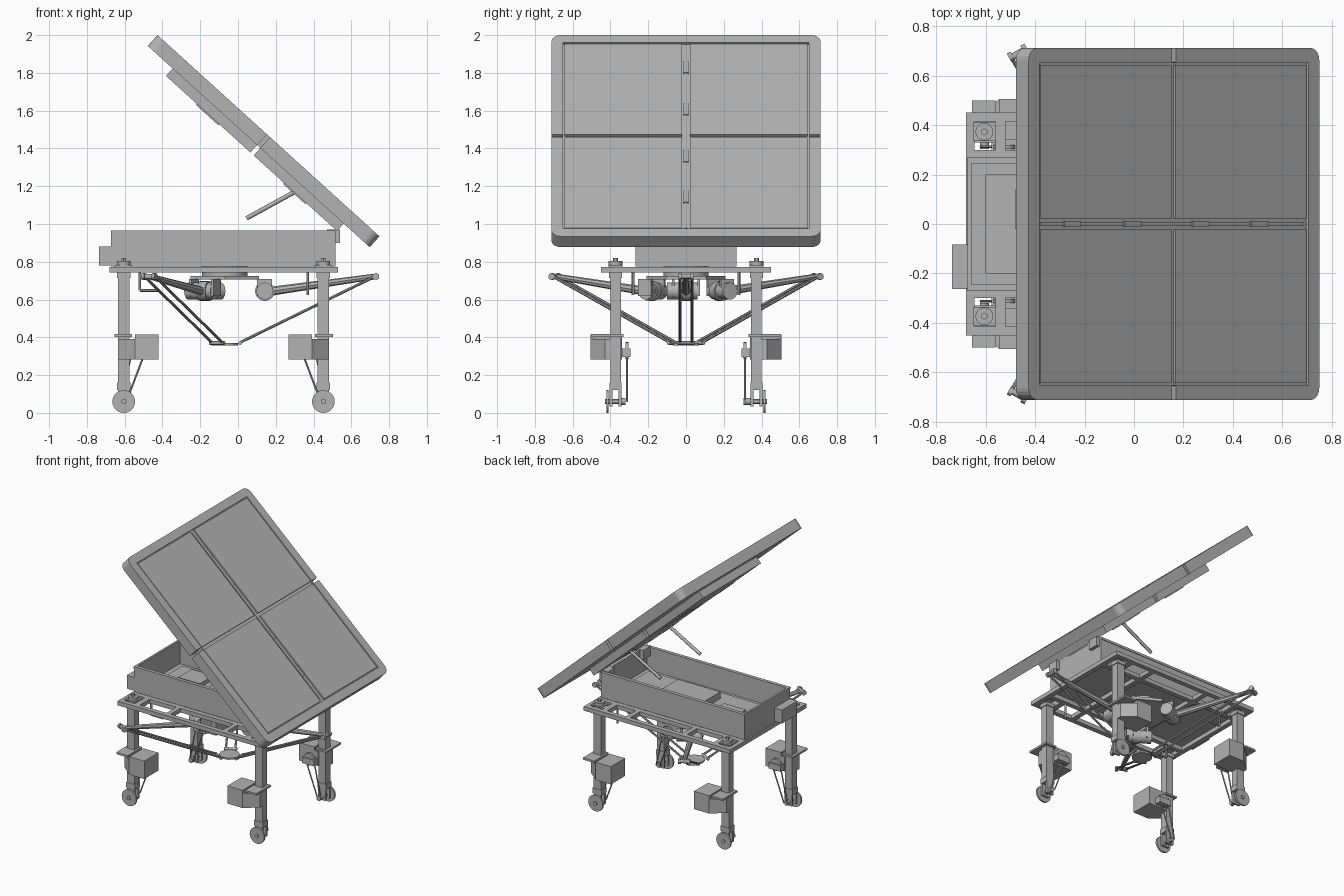
import bpy, bmesh, math
from mathutils import Vector, Matrix

cube = bpy.data.objects.get("Cube")
if cube:
    bpy.data.objects.remove(cube, do_unlink=True)

grey = bpy.data.materials.new("plain grey")
grey.use_nodes = True
grey.diffuse_color = (0.45, 0.45, 0.45, 1)
grey.node_tree.nodes["Principled BSDF"].inputs["Base Color"].default_value = grey.diffuse_color


def finish(name, bm, matrix=None):
    bmesh.ops.recalc_face_normals(bm, faces=bm.faces)
    mesh = bpy.data.meshes.new(name)
    bm.to_mesh(mesh)
    bm.free()
    mesh.materials.append(grey)
    ob = bpy.data.objects.new(name, mesh)
    bpy.context.collection.objects.link(ob)
    if matrix:
        ob.matrix_world = matrix
    return ob


def add_box(bm, x, y, z):
    size = Vector((x[1] - x[0], y[1] - y[0], z[1] - z[0]))
    mid = Vector((sum(x), sum(y), sum(z))) / 2
    bmesh.ops.create_cube(bm, size=1, matrix=Matrix.Translation(mid) @ Matrix.Diagonal(size).to_4x4())


def box(name, x, y, z, matrix=None):
    bm = bmesh.new()
    add_box(bm, x, y, z)
    finish(name, bm, matrix)


def prism(name, points, z0, z1):
    bm = bmesh.new()
    face = bm.faces.new([bm.verts.new((px, py, z0)) for px, py in points])
    top = bmesh.ops.extrude_face_region(bm, geom=[face])
    bmesh.ops.translate(bm, vec=(0, 0, z1 - z0), verts=[v for v in top["geom"] if isinstance(v, bmesh.types.BMVert)])
    finish(name, bm)


def rod(name, a, b, r1, r2=None, sides=12):
    a, b = Vector(a), Vector(b)
    spin = (b - a).to_track_quat("Z", "Y").to_matrix().to_4x4()
    bm = bmesh.new()
    bmesh.ops.create_cone(bm, cap_ends=True, segments=sides, radius1=r1, radius2=r2 or r1,
                          depth=(b - a).length, matrix=Matrix.Translation((a + b) / 2) @ spin)
    ob = finish(name, bm)
    if sides > 8:
        bpy.context.view_layer.objects.active = ob
        ob.select_set(True)
        bpy.ops.object.shade_smooth_by_angle()
        ob.select_set(False)


# Tilted panel: local x runs down the slope, local z is its outward normal
tilt = Matrix.Translation((-0.426, 0, 2.0)) @ Matrix.Rotation(math.radians(42.2), 4, "Y")
L, W, T, MID = 1.586, 0.712, 0.077, 0.793
bm = bmesh.new()
add_box(bm, (0, L), (-W, W), (-T, 0))
corners = [e for e in bm.edges if abs(e.verts[0].co.z - e.verts[1].co.z) > 0.01]
bmesh.ops.bevel(bm, geom=corners, offset=0.05, segments=5, affect="EDGES", profile=0.5)
slab = finish("panel_slab", bm, tilt)
bm = bmesh.new()
add_box(bm, (0.06, L - 0.06), (-0.65, 0.65), (-0.014, 0.1))
for s in (-1, 1):
    add_box(bm, (MID - 0.011, MID + 0.011), sorted((s * 0.655, s * 0.8)), (-0.2, 0.1))
cutter = finish("panel_cutter", bm, tilt)
cutter.hide_render = True
cut = slab.modifiers.new("recess", "BOOLEAN")
cut.object = cutter
bpy.context.view_layer.objects.active = slab
bpy.ops.object.modifier_apply(modifier=cut.name)
bpy.data.objects.remove(cutter, do_unlink=True)

for u in ((0.067, MID - 0.011), (MID + 0.011, L - 0.067)):
    for v in ((-0.643, -0.022), (0.022, 0.643)):
        box("panel_tile", u, v, (-0.02, -0.002), tilt)
for u in (0.2, 0.53, 0.9, 1.22):
    box("panel_latch", (u, u + 0.09), (-0.012, 0.012), (-0.02, -0.004), tilt)
box("panel_centre_rail", (0.075, L - 0.075), (-0.007, 0.007), (-0.02, -0.009), tilt)

# Backing frames and vents under the panel
for u in ((0.178, MID - 0.012), (MID + 0.012, 1.4)):
    box("panel_backing", u, (-0.34, 0.34), (-T - 0.053, -T), tilt)
    for s in (-1, 1):
        m = sum(u) / 2
        box("backing_vent", (m - 0.08, m + 0.08), sorted((s * 0.2, s * 0.26)), (-T - 0.06, -T - 0.053), tilt)
for s in (-1, 1):
    rod("panel_strut", (0.045, s * 0.235, 1.03), (0.3, s * 0.235, 1.17), 0.012)
    box("panel_hinge", (0.47, 0.54), sorted((s * 0.17, s * 0.25)), (0.9, 0.97))

# Open tray with lip and contents
TX, TY = (-0.672, 0.515), 0.267
box("tray_floor", TX, (-TY, TY), (0.775, 0.79))
for s in (-1, 1):
    box("tray_side", TX, sorted((s * TY, s * (TY - 0.015))), (0.775, 0.965))
    box("tray_side_lip", TX, sorted((s * (TY + 0.004), s * (TY - 0.022))), (0.948, 0.965))
for x in ((TX[0], TX[0] + 0.015), (TX[1] - 0.015, TX[1])):
    box("tray_end", x, (-TY, TY), (0.775, 0.965))
box("tray_liner", (-0.6, 0.45), (-0.2, 0.2), (0.79, 0.81))
box("tray_module", (-0.48, -0.3), (-0.02, 0.14), (0.81, 0.84))
box("tray_module_flat", (-0.2, 0.15), (-0.12, 0.12), (0.81, 0.86))
box("control_box", (-0.735, -0.672), (-0.262, -0.083), (0.78, 0.88))

# Base frame of beams
FX, FY, FZ = (-0.68, 0.53), 0.45, (0.742, 0.773)
for s in (-1, 1):
    box("frame_side_beam", FX, sorted((s * FY, s * (FY - 0.035))), FZ)
    box("frame_inner_beam", FX, sorted((s * 0.3, s * 0.265)), FZ)
    box("leg_plate_inner", (-0.56, -0.52), sorted((s * 0.3, s * 0.42)), FZ)
    box("leg_plate_inner", (0.36, 0.4), sorted((s * 0.3, s * 0.42)), FZ)
    # Cable guides hanging under the frame
    rod("cable_guide", (-0.52, s * 0.28, 0.742), (-0.52, s * 0.28, 0.648), 0.008, sides=6)
    rod("cable_guide", (-0.52, s * 0.28, 0.648), (-0.42, s * 0.28, 0.648), 0.008, sides=6)
    rod("cable_guide", (0.37, s * 0.28, 0.742), (0.37, s * 0.28, 0.625), 0.008, sides=6)
for x in ((FX[0], FX[0] + 0.035), (-0.3, -0.265), (0.17, 0.205), (FX[1] - 0.035, FX[1])):
    box("frame_cross_beam", x, (-FY, FY), FZ)

# Four wheeled legs; d points inward along the length
for cx, d in ((-0.605, 1), (0.452, -1)):
    for s in (-1, 1):
        cy = s * 0.373

        def part(name, x, y, z):
            box(name, sorted((cx + d * x[0], cx + d * x[1])), sorted((s * y[0], s * y[1])), z)

        part("leg_post", (-0.03, 0.03), (0.345, 0.401), (0.15, 0.745))
        part("leg_collar", (-0.036, 0.036), (0.339, 0.407), (0.715, 0.742))
        part("leg_foot", (-0.036, 0.036), (0.342, 0.404), (0.12, 0.16))
        part("fork_tine", (-0.03, 0.03), (0.342, 0.357), (0.035, 0.12))
        part("fork_tine", (-0.03, 0.03), (0.389, 0.404), (0.035, 0.12))
        part("leg_clamp", (-0.05, 0.045), (0.33, 0.5), (0.403, 0.417))
        part("leg_cap", (-0.045, 0.045), (0.335, 0.41), (0.773, 0.782))
        rod("leg_cap_disc", (cx, cy, 0.78), (cx, cy, 0.803), 0.036, sides=16)
        rod("leg_cap_bolt", (cx, cy, 0.8), (cx, cy, 0.82), 0.014, sides=6)
        rod("wheel", (cx, s * 0.409, 0.06), (cx, s * 0.422, 0.06), 0.06, sides=28)
        rod("wheel_hub", (cx, s * 0.335, 0.06), (cx, s * 0.43, 0.06), 0.014)

        # Motor housing with slanted outer corner
        plan = ((0.185, 0.505), (0.06, 0.505), (-0.03, 0.43), (-0.03, 0.4), (0.03, 0.34), (0.185, 0.34))
        prism("motor_housing", [(cx + d * px, s * py) for px, py in plan], 0.282, 0.39)
        part("motor_housing_top", (0.06, 0.185), (0.34, 0.505), (0.39, 0.415))
        part("drive_flange", (0.03, 0.13), (0.295, 0.345), (0.295, 0.34))
        # Drive belt down to the wheel
        hi, lo = Vector((cx + d * 0.08, s * 0.312, 0.33)), Vector((cx, s * 0.312, 0.06))
        rod("upper_pulley", hi + Vector((0, -0.008, 0)), hi + Vector((0, 0.008, 0)), 0.045, sides=16)
        rod("lower_pulley", lo + Vector((0, -0.008, 0)), lo + Vector((0, 0.03 * s, 0)), 0.018, sides=12)
        rod("drive_belt", hi + Vector((0.036, 0, 0)), lo + Vector((0.014, 0, 0)), 0.005, sides=6)
        rod("drive_belt", hi - Vector((0.036, 0, 0)), lo - Vector((0.014, 0, 0)), 0.005, sides=6)

# Three-armed positioner under the frame
HUB = Vector((-0.07, 0, 0))
rod("arm_base", HUB + Vector((0, 0, 0.705)), HUB + Vector((0, 0, 0.725)), 0.21, sides=6)
rod("arm_base_spacer", HUB + Vector((0, 0, 0.72)), HUB + Vector((0, 0, 0.778)), 0.12, sides=16)
rod("tool_platform", HUB + Vector((0, 0, 0.358)), HUB + Vector((0, 0, 0.37)), 0.07, sides=12)
for i in range(3):
    a = i * math.tau / 3
    out, side = Vector((math.cos(a), math.sin(a), 0)), Vector((-math.sin(a), math.cos(a), 0))

    def at(r, t, z):
        return HUB + out * r + side * t + Vector((0, 0, z))

    spin = Matrix.Translation(HUB) @ Matrix.Rotation(a, 4, "Z")
    box("shoulder_bracket", (0.17, 0.25), (-0.075, -0.06), (0.62, 0.71), spin)
    box("shoulder_bracket", (0.17, 0.25), (0.06, 0.075), (0.62, 0.71), spin)
    rod("shoulder_motor", at(0.212, -0.1, 0.645), at(0.212, 0.06, 0.645), 0.045, sides=20)
    rod("shoulder_gearbox", at(0.212, -0.02, 0.645), at(0.212, 0.03, 0.645), 0.052, sides=20)
    rod("upper_arm", at(0.23, 0, 0.642), at(0.795, 0, 0.722), 0.024, 0.015, sides=8)
    rod("elbow", at(0.795, -0.04, 0.722), at(0.795, 0.04, 0.722), 0.014)
    for t in (-0.032, 0.032):
        rod("forearm", at(0.795, t, 0.722), at(0.085, t, 0.375), 0.0075, sides=8)
        rod("elbow_ball", at(0.80, t - 0.009, 0.722), at(0.80, t + 0.009, 0.722), 0.018)
    rod("platform_pin", at(0.082, -0.045, 0.37), at(0.082, 0.045, 0.37), 0.01)
